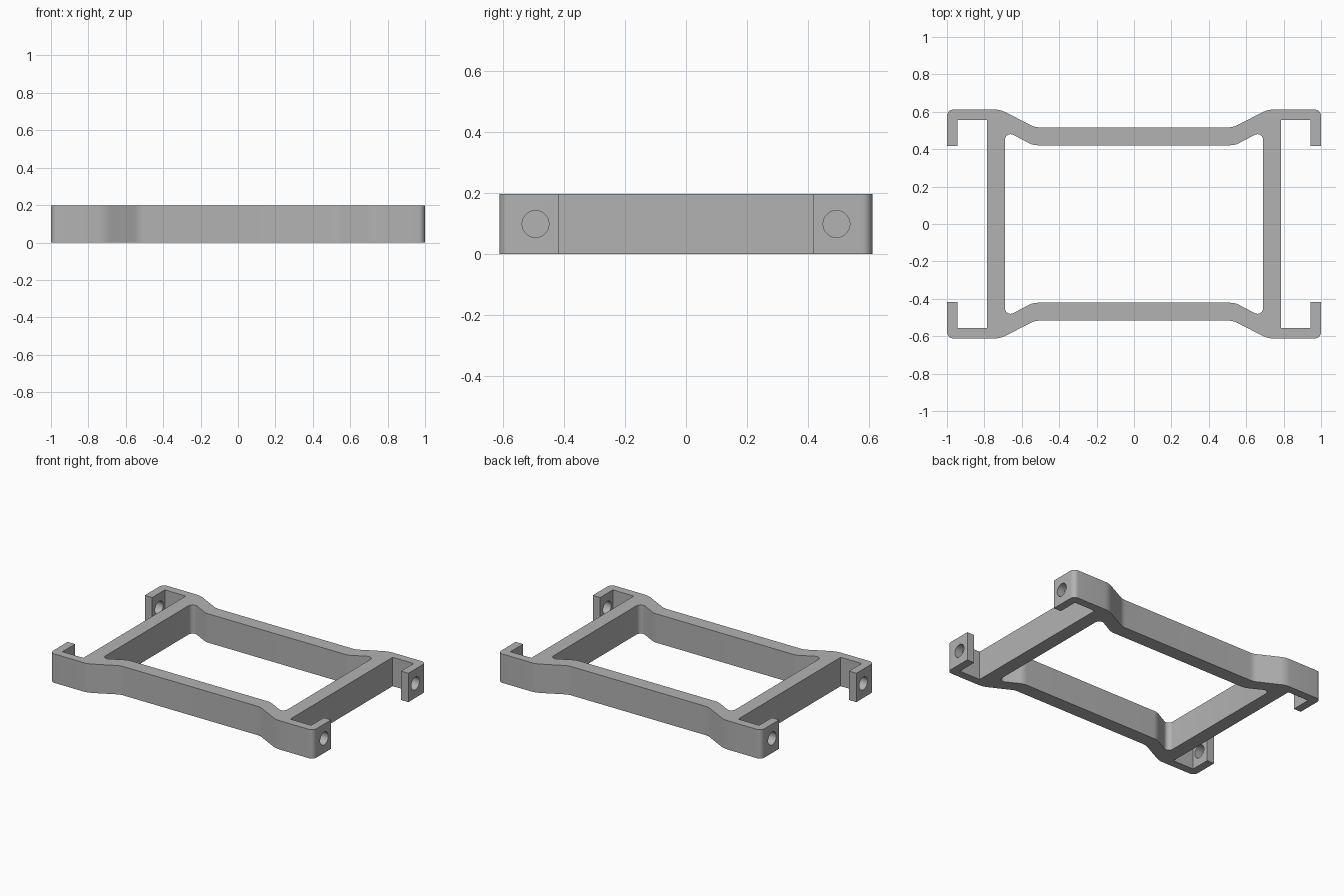
import bpy, bmesh
from math import tan, pi
from mathutils import Vector, Matrix

HEIGHT = 0.198

if "Cube" in bpy.data.objects:
    bpy.data.objects.remove(bpy.data.objects["Cube"], do_unlink=True)

grey = bpy.data.materials.new("plain grey")
grey.use_nodes = True
grey.diffuse_color = (0.45, 0.45, 0.45, 1)
grey.node_tree.nodes["Principled BSDF"].inputs["Base Color"].default_value = grey.diffuse_color


def mirrored(quarter):
    """Closed counter-clockwise loop from the corners of its +x +y quarter."""
    loop = []
    for sx, sy in ((1, 1), (-1, 1), (-1, -1), (1, -1)):
        part = [(x * sx, y * sy, r) for x, y, r in quarter]
        loop += part if sx * sy > 0 else part[::-1]
    return loop


def rounded(corners, steps=8):
    """Replace each (x, y, radius) corner by an arc."""
    out = []
    for i, (x, y, r) in enumerate(corners):
        p = Vector((x, y))
        if r == 0:
            out.append(p)
            continue
        a = (Vector(corners[i - 1][:2]) - p).normalized()
        b = (Vector(corners[(i + 1) % len(corners)][:2]) - p).normalized()
        angle = a.angle(b)
        start = p + a * (r / tan(angle / 2))
        centre = p + (a + b).normalized() * (start - p).length / ((a + b).normalized().dot(a))
        turn = (start - centre).angle_signed(p + b * (start - p).length - centre)
        for k in range(steps + 1):
            # angle_signed is clockwise positive
            rot = Matrix.Rotation(-turn * k / steps, 2)
            out.append(centre + rot @ (start - centre))
    return out


def new_object(name, bm):
    mesh = bpy.data.meshes.new(name)
    bm.to_mesh(mesh)
    bm.free()
    mesh.materials.append(grey)
    obj = bpy.data.objects.new(name, mesh)
    bpy.context.collection.objects.link(obj)
    return obj


def slab(name, outline, z0, z1):
    """Extrude a flat outline between two heights."""
    bm = bmesh.new()
    face = bm.faces.new([bm.verts.new((p.x, p.y, z0)) for p in outline])
    ext = bmesh.ops.extrude_face_region(bm, geom=[face], use_keep_orig=True)["geom"]
    bmesh.ops.translate(bm, vec=(0, 0, z1 - z0),
                        verts=[g for g in ext if isinstance(g, bmesh.types.BMVert)])
    bmesh.ops.recalc_face_normals(bm, faces=bm.faces)
    return new_object(name, bm)


# Outer outline: cross bar, hook, corner and waisted rail
outer = mirrored([(0.785, 0.555, 0), (0.944, 0.555, 0), (0.944, 0.418, 0), (1, 0.418, 0),
                  (1, 0.612, 0.035), (0.715, 0.612, 0.14), (0.53, 0.517, 0.1)])
# Central opening
inner = mirrored([(0.69, 0.5, 0.03), (0.54, 0.421, 0.1)])

frame = slab("frame", rounded(outer), 0, HEIGHT)
opening = slab("opening_cutter", rounded(inner), -0.1, HEIGHT + 0.1)

# Screw holes through the four hooks
bm = bmesh.new()
for sx in (-1, 1):
    for sy in (-1, 1):
        place = Matrix.Translation((0.97 * sx, 0.494 * sy, HEIGHT / 2)) @ Matrix.Rotation(pi / 2, 4, 'Y')
        bmesh.ops.create_cone(bm, cap_ends=True, segments=32, radius1=0.044, radius2=0.044,
                              depth=0.12, matrix=place)
holes = new_object("screw_hole_cutter", bm)

bpy.ops.object.select_all(action='DESELECT')
bpy.context.view_layer.objects.active = frame
frame.select_set(True)
for cutter in (opening, holes):
    cutter.hide_render = True
    mod = frame.modifiers.new("cut", 'BOOLEAN')
    mod.operation = 'DIFFERENCE'
    mod.solver = 'EXACT'
    mod.object = cutter
    bpy.ops.object.modifier_apply(modifier=mod.name)
    bpy.data.objects.remove(cutter, do_unlink=True)

bpy.ops.object.shade_smooth_by_angle(angle=pi / 6)
